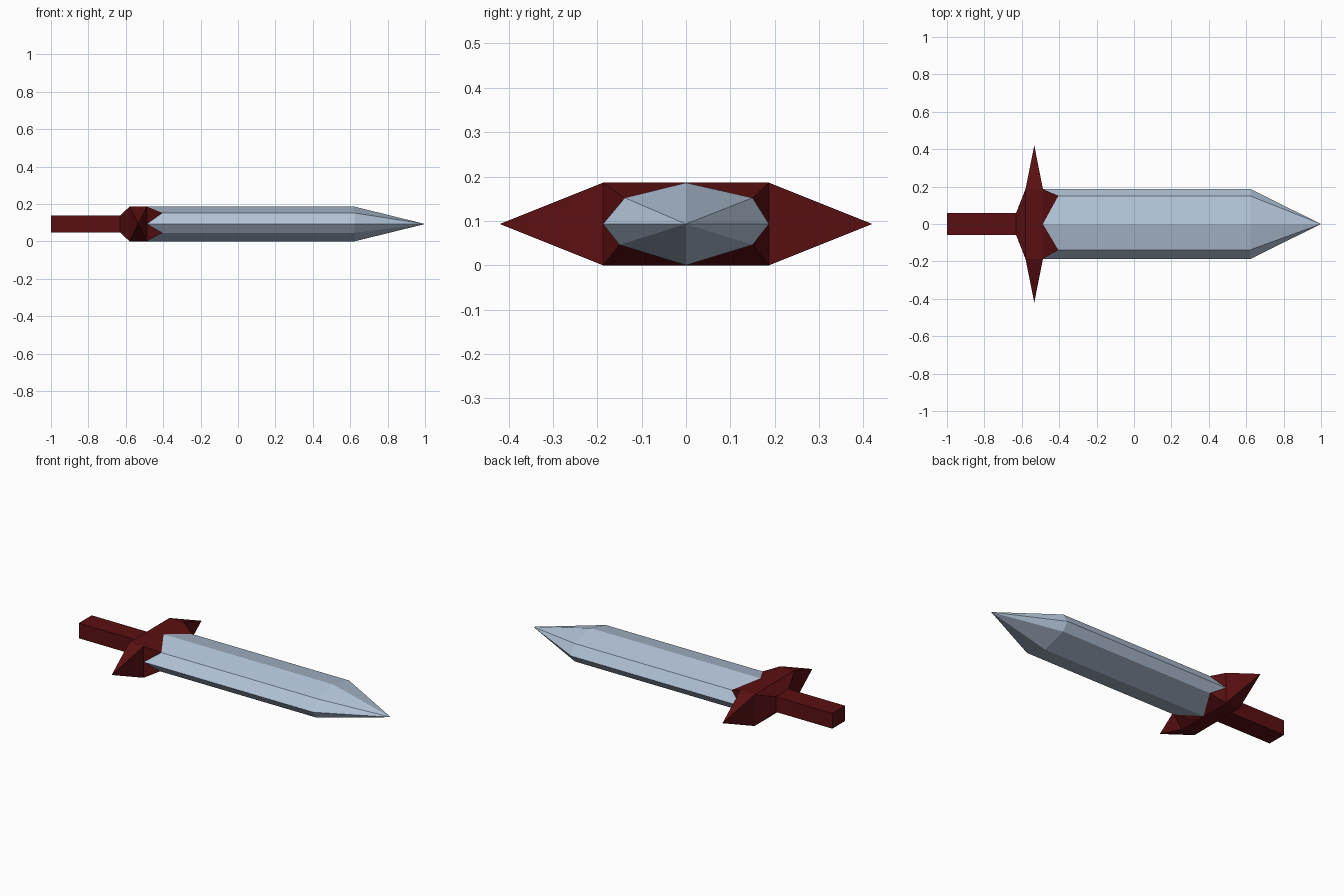
import bpy, bmesh

if "Cube" in bpy.data.objects:
    bpy.data.objects.remove(bpy.data.objects["Cube"])

ZC = 0.093                               # height of the sword's centre line
X_END, X_HILT, X_BACK, X_FRONT = -1.0, -0.63, -0.58, -0.487
X_PRONG, X_SHOULDER, X_TIP = -0.405, 0.622, 1.0
H = 0.187                                # half width of blade and guard block
HZ = 0.093                               # half height


def material(name, rgb):
    m = bpy.data.materials.new(name)
    m.diffuse_color = (*rgb, 1)
    m.use_nodes = True
    m.node_tree.nodes["Principled BSDF"].inputs["Base Color"].default_value = m.diffuse_color
    return m


steel = material("pale steel", (0.45, 0.555, 0.69))
red = material("dark red", (0.105, 0.005, 0.006))


def build(name, mat, fill):
    bm = bmesh.new()

    def v(x, y, z):
        return bm.verts.new((x, y, ZC + z))
    fill(bm, v)
    bmesh.ops.recalc_face_normals(bm, faces=bm.faces)
    me = bpy.data.meshes.new(name)
    bm.to_mesh(me)
    bm.free()
    me.materials.append(mat)
    ob = bpy.data.objects.new(name, me)
    bpy.context.collection.objects.link(ob)


# Matching loops: side middles, block corners and blade ridges between them
MIDS = [(H, 0), (0, HZ), (-H, 0), (0, -HZ)]
SIGNS = [(1, 1), (-1, 1), (-1, -1), (1, -1)]
RIDGES = [(0.15, 0.059), (-0.138, 0.059), (-0.15, -0.047), (0.15, -0.047)]
GRIP = [(a * 0.06, b * 0.045) for a, b in SIGNS]
BLOCK = [(a * H, b * HZ) for a, b in SIGNS]


# Blade: eight-sided bar with a notched base and a pointed tip
def blade(bm, v):
    base, shoulder = [], []
    for m, r in zip(MIDS, RIDGES):
        base += [v(X_FRONT, *m), v(X_PRONG, *r)]
        shoulder += [v(X_SHOULDER, *m), v(X_SHOULDER, *r)]
    tip = v(X_TIP, 0, 0)
    for i in range(8):
        j = (i + 1) % 8
        bm.faces.new((base[i], base[j], shoulder[j], shoulder[i]))
        bm.faces.new((shoulder[i], shoulder[j], tip))


# Guard: block with tapered back, four front prongs and two side spikes
def guard(bm, v):
    hilt = [v(X_HILT, *p) for p in GRIP]
    back = [v(X_BACK, *p) for p in BLOCK]
    front = [v(X_FRONT, *p) for p in BLOCK]
    mids = [v(X_FRONT, *p) for p in MIDS]
    prongs = [v(X_PRONG, *p) for p in RIDGES]
    for k in range(4):
        p, n = (k - 1) % 4, (k + 1) % 4
        bm.faces.new((hilt[p], hilt[k], back[k], back[p]))
        bm.faces.new((front[k], mids[k], prongs[k]))
        bm.faces.new((front[k], prongs[k], mids[n]))
        loop = [back[p], back[k], front[k], mids[k], front[p]]
        if k % 2:
            bm.faces.new(loop)
        else:
            apex = v(-0.533, 0.42 if k == 0 else -0.42, 0)
            for a, b in zip(loop, loop[1:] + loop[:1]):
                bm.faces.new((a, b, apex))


# Handle: plain square bar
def handle(bm, v):
    end = [v(X_END, *p) for p in GRIP]
    top = [v(X_HILT, *p) for p in GRIP]
    bm.faces.new(end)
    for k in range(4):
        n = (k + 1) % 4
        bm.faces.new((end[k], end[n], top[n], top[k]))


build("blade", steel, blade)
build("guard", red, guard)
build("handle", red, handle)
